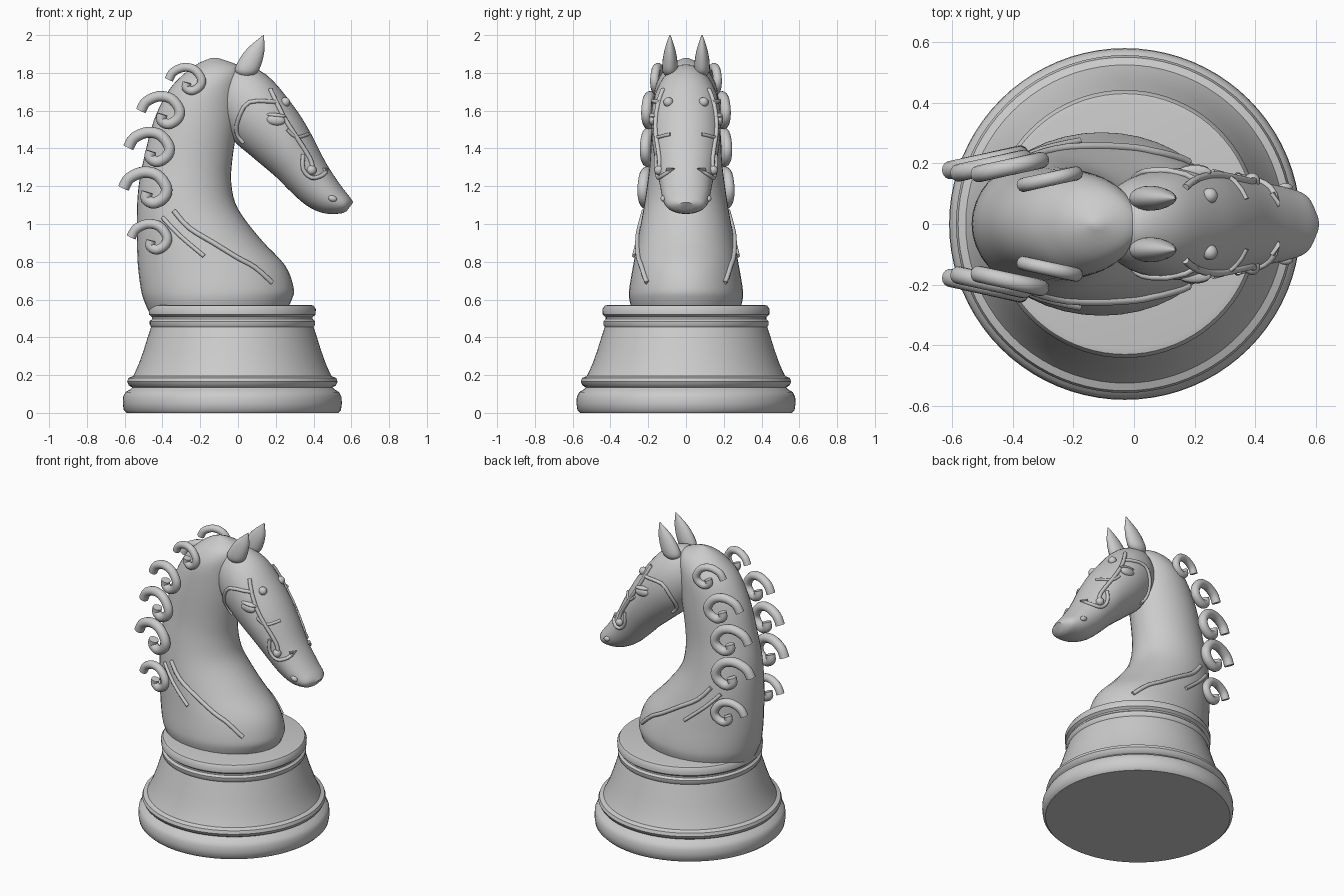
import bpy
import bmesh
import math
from mathutils import Vector
from mathutils.bvhtree import BVHTree

cube = bpy.data.objects.get("Cube")
if cube:
    bpy.data.objects.remove(cube, do_unlink=True)

stone = bpy.data.materials.new("grey stone")
stone.use_nodes = True
GREY = (0.6, 0.6, 0.6, 1)
stone.diffuse_color = GREY
stone.node_tree.nodes["Principled BSDF"].inputs["Base Color"].default_value = GREY


def finish(name, bm, angle=40):
    bmesh.ops.recalc_face_normals(bm, faces=bm.faces)
    mesh = bpy.data.meshes.new(name)
    bm.to_mesh(mesh)
    bm.free()
    obj = bpy.data.objects.new(name, mesh)
    bpy.context.collection.objects.link(obj)
    mesh.materials.append(stone)
    bpy.ops.object.select_all(action='DESELECT')
    obj.select_set(True)
    bpy.context.view_layer.objects.active = obj
    bpy.ops.object.shade_smooth_by_angle(angle=math.radians(angle))
    return obj


def smooth_rows(rows, steps):
    """Catmull-Rom interpolation through rows of numbers."""
    rows = [Vector(r) for r in rows]
    out = []
    for i in range(len(rows) - 1):
        a, b, c, d = (rows[max(0, min(len(rows) - 1, i + k))] for k in (-1, 0, 1, 2))
        for s in range(steps):
            t = s / steps
            out.append(b + 0.5 * t * ((c - a) + t * ((2 * a - 5 * b + 4 * c - d)
                                                     + t * (3 * (b - c) + d - a))))
    return out + [rows[-1]]


def skin(rings):
    """Bridge equal rings of points and cap both ends."""
    bm = bmesh.new()
    loops = [[bm.verts.new(p) for p in ring] for ring in rings]
    n = len(loops[0])
    for lo, hi in zip(loops, loops[1:]):
        for i in range(n):
            bm.faces.new((lo[i], lo[(i + 1) % n], hi[(i + 1) % n], hi[i]))
    bm.faces.new(loops[0])
    bm.faces.new(loops[-1])
    return bm


def loft(rows, steps=4, sides=40, y=0):
    """Rows hold one edge (x, z), the opposite edge (x, z) and a half width."""
    rings = []
    for x0, z0, x1, z1, w in rows if steps == 1 else smooth_rows(rows, steps):
        ring = []
        for i in range(sides):
            a = math.tau * i / sides
            t = 0.5 + 0.5 * math.cos(a)
            ring.append((x0 + (x1 - x0) * t, y + w * math.sin(a), z0 + (z1 - z0) * t))
        rings.append(ring)
    return skin(rings)


def tube(points, radius, sides=10):
    rings = []
    for i, p in enumerate(points):
        along = (points[min(i + 1, len(points) - 1)] - points[max(i - 1, 0)]).normalized()
        u = along.cross(Vector((0, 1, 0))).normalized()
        v = along.cross(u)
        rings.append([p + radius * (u * math.cos(k * math.tau / sides)
                                    + v * math.sin(k * math.tau / sides))
                      for k in range(sides)])
    return skin(rings)


def both_sides(name, make):
    """Build a +y part and its mirrored partner."""
    for label, sign in (("right", -1), ("left", 1)):
        bm = make()
        for v in bm.verts:
            v.co.y *= sign
        finish(f"{name}_{label}", bm)


# Turned pedestal
profile = [(0.56, 0), (0.575, 0.015), (0.58, 0.05), (0.578, 0.085), (0.565, 0.11),
           (0.54, 0.125), (0.53, 0.135), (0.548, 0.145), (0.557, 0.165), (0.55, 0.185),
           (0.525, 0.195), (0.515, 0.215), (0.495, 0.26), (0.47, 0.33), (0.445, 0.41),
           (0.43, 0.455), (0.437, 0.465), (0.438, 0.485), (0.425, 0.497), (0.425, 0.507),
           (0.441, 0.52), (0.442, 0.55), (0.43, 0.568), (0.41, 0.572)]
finish("pedestal", loft([(-0.03 - r, z, -0.03 + r, z, r) for r, z in profile], 1, 80))

# Chest and neck
body = finish("chest_and_neck", loft([
    (-0.47, 0.53, 0.25, 0.53, 0.28), (-0.5, 0.6, 0.285, 0.6, 0.3),
    (-0.515, 0.66, 0.295, 0.66, 0.3), (-0.53, 0.78, 0.25, 0.78, 0.28),
    (-0.535, 0.92, 0.12, 0.92, 0.255), (-0.535, 1.08, 0, 1.08, 0.225),
    (-0.525, 1.21, -0.035, 1.21, 0.205), (-0.5, 1.34, -0.03, 1.34, 0.19),
    (-0.445, 1.55, 0, 1.55, 0.18), (-0.365, 1.71, 0.01, 1.71, 0.165),
    (-0.28, 1.8, 0.02, 1.79, 0.13), (-0.21, 1.85, 0, 1.84, 0.08),
    (-0.14, 1.88, -0.11, 1.88, 0.01)]))

# Head
head = finish("head", loft([
    (-0.12, 1.6, -0.1, 1.75, 0.08), (-0.03, 1.45, 0, 1.845, 0.15),
    (0.07, 1.36, 0.15, 1.79, 0.183), (0.2, 1.25, 0.29, 1.63, 0.178),
    (0.27, 1.18, 0.38, 1.49, 0.16), (0.36, 1.1, 0.465, 1.325, 0.138),
    (0.45, 1.058, 0.54, 1.21, 0.122), (0.54, 1.055, 0.59, 1.145, 0.095),
    (0.575, 1.068, 0.61, 1.115, 0.04)]))

# Ears
both_sides("ear", lambda: loft([
    (0.02, 1.78, 0.05, 1.775, 0.015), (-0.015, 1.81, 0.1, 1.8, 0.038),
    (0, 1.86, 0.125, 1.85, 0.04), (0.05, 1.93, 0.14, 1.92, 0.028),
    (0.133, 2, 0.137, 2, 0.003)], y=0.085, sides=20))

# Mane curls
spiral = smooth_rows([(-0.12, 0), (-0.09, 0.05), (-0.02, 0.08), (0.05, 0.065), (0.095, 0.005),
                      (0.085, -0.045), (0.035, -0.075), (-0.005, -0.055), (0, -0.02)], 4)
curls = [(-0.27, 0.15, 1.765, 0.8), (-0.4, 0.19, 1.6, 0.95), (-0.46, 0.195, 1.405, 1),
         (-0.48, 0.205, 1.19, 1.05), (-0.46, 0.215, 0.93, 0.88)]
for n, (x, y, z, s) in enumerate(curls, 1):
    path = [Vector((x + s * p.x, y + 0.22 * s * p.x, z + s * p.y)) for p in spiral]
    both_sides(f"mane_curl_{n}", lambda: tube(path, 0.029 * s, 14))

# Straps laid on the surface
trees = {o: BVHTree.FromObject(o, bpy.context.evaluated_depsgraph_get()) for o in (body, head)}


def on_surface(obj, x, z):
    hit = trees[obj].ray_cast(Vector((x, 1, z)), Vector((0, -1, 0)))[0]
    return hit or trees[obj].find_nearest(Vector((x, 0.12, z)))[0]


def strap(name, obj, points, radius):
    path = [on_surface(obj, x, z) + Vector((0, 0.004, 0)) for x, z in smooth_rows(points, 3)]
    both_sides(name, lambda: tube(path, radius))


strap("chest_strap", body, [(-0.34, 1.07), (-0.26, 0.98), (-0.13, 0.9), (0, 0.82),
                            (0.09, 0.77), (0.18, 0.69)], 0.013)
strap("shoulder_strap", body, [(-0.4, 1.035), (-0.31, 0.94), (-0.18, 0.83)], 0.011)
strap("crown_strap", head, [(0.03, 1.43), (-0.005, 1.475), (0, 1.55), (0.06, 1.645),
                            (0.21, 1.645)], 0.011)
strap("cheek_strap", head, [(0.17, 1.715), (0.235, 1.58), (0.29, 1.49), (0.38, 1.35),
                            (0.395, 1.29)], 0.012)
strap("brow_strap", head, [(0.26, 1.5), (0.31, 1.46), (0.37, 1.475)], 0.009)
strap("nose_strap", head, [(0.345, 1.37), (0.345, 1.29), (0.39, 1.245), (0.45, 1.26),
                           (0.48, 1.3)], 0.011)


# Eyes, nostrils and bridle studs
def bead(name, x, z, size, tilt=0.0):
    spot = on_surface(head, x, z)

    def make():
        bm = bmesh.new()
        bmesh.ops.create_uvsphere(bm, u_segments=20, v_segments=12, radius=1)
        for v in bm.verts:
            a, b, c = (v.co[k] * size[k] for k in range(3))
            v.co = spot + Vector((a * math.cos(tilt) + c * math.sin(tilt), b,
                                  c * math.cos(tilt) - a * math.sin(tilt)))
        return bm
    both_sides(name, make)


bead("eye", 0.2, 1.55, (0.05, 0.02, 0.028), 0.1)
bead("eyelid", 0.2, 1.575, (0.055, 0.022, 0.012), 0.1)
bead("brow_stud", 0.25, 1.645, (0.026, 0.026, 0.026))
bead("bit_stud", 0.39, 1.285, (0.026, 0.026, 0.026))
bead("nostril", 0.5, 1.135, (0.024, 0.014, 0.016), 0.3)
